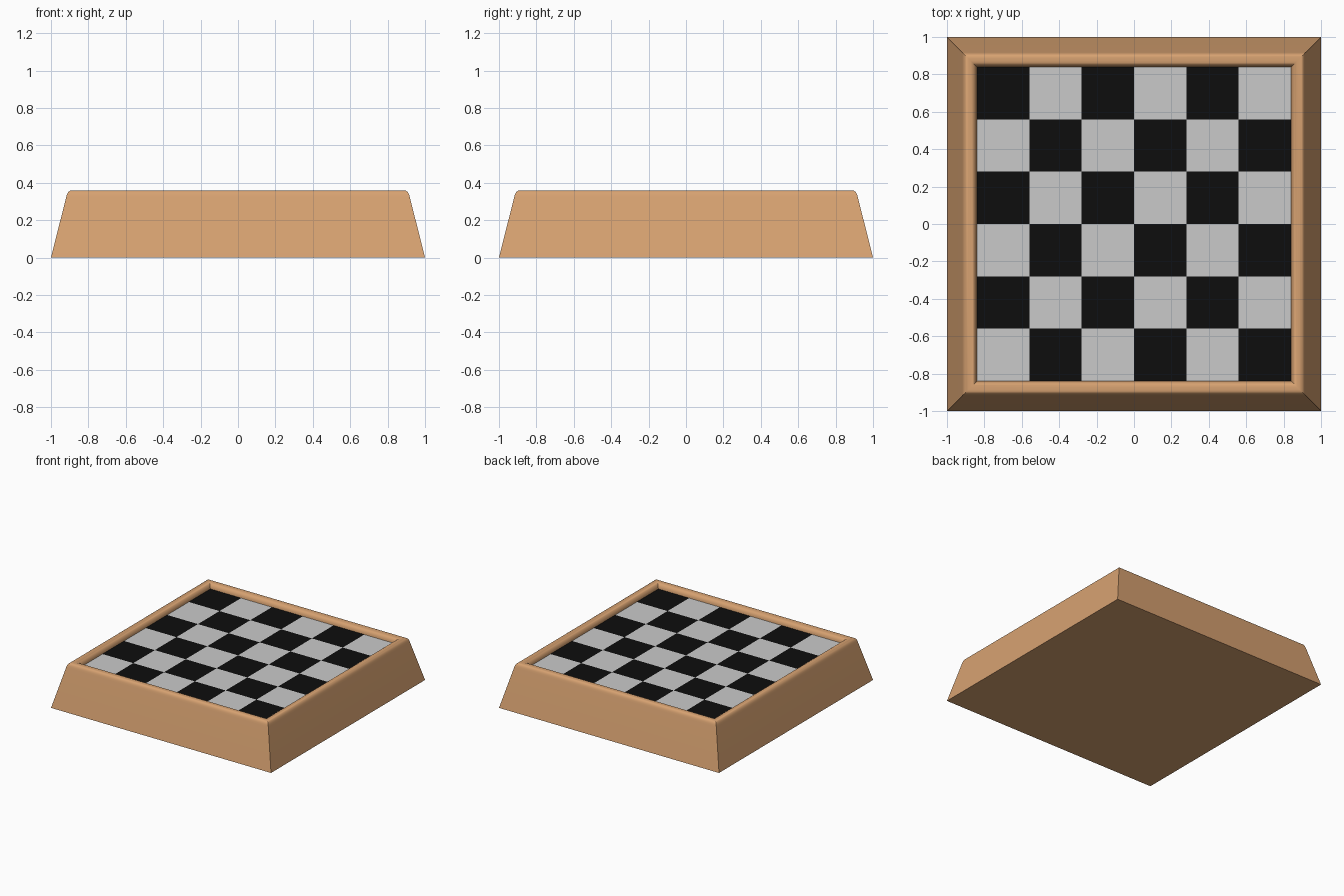
import bpy, bmesh, math

if "Cube" in bpy.data.objects:
    bpy.data.objects.remove(bpy.data.objects["Cube"])


def material(name, rgb):
    m = bpy.data.materials.new(name)
    m.diffuse_color = (*rgb, 1)
    m.use_nodes = True
    m.node_tree.nodes["Principled BSDF"].inputs["Base Color"].default_value = m.diffuse_color
    return m


wood = material("light wood", (0.68, 0.36, 0.165))
black = material("black square", (0.004, 0.004, 0.004))
white = material("pale square", (0.59, 0.59, 0.59))


def make_object(name, bm, mats):
    me = bpy.data.meshes.new(name)
    bm.to_mesh(me)
    bm.free()
    for m in mats:
        me.materials.append(m)
    ob = bpy.data.objects.new(name, me)
    bpy.context.collection.objects.link(ob)
    return ob


# Frame: square rings following a sloped wall and rounded rim profile
BOARD_Z = 0.317
profile = [(1.0, 0.0), (0.919, 0.322), (0.915, 0.336), (0.911, 0.346),
           (0.904, 0.354), (0.895, 0.359), (0.885, 0.36), (0.872, 0.36),
           (0.862, 0.357), (0.853, 0.350), (0.846, 0.340), (0.842, 0.328),
           (0.84, BOARD_Z - 0.005)]
corners = [(-1, -1), (1, -1), (1, 1), (-1, 1)]
bm = bmesh.new()
rings = [[bm.verts.new((sx * r, sy * r, z)) for sx, sy in corners]
         for r, z in profile]
for a, b in zip(rings, rings[1:]):
    for i in range(4):
        j = (i + 1) % 4
        bm.faces.new((a[i], a[j], b[j], b[i]))
bm.faces.new(rings[0][::-1])
frame = make_object("frame", bm, [wood])
bpy.context.view_layer.objects.active = frame
frame.select_set(True)
bpy.ops.object.shade_smooth_by_angle(angle=math.radians(35))

# Board: six by six chequered grid
N, HALF = 6, 0.84
bm = bmesh.new()
step = 2 * HALF / N
grid = [[bm.verts.new((-HALF + i * step, -HALF + j * step, BOARD_Z))
         for j in range(N + 1)] for i in range(N + 1)]
for i in range(N):
    for j in range(N):
        f = bm.faces.new((grid[i][j], grid[i + 1][j],
                          grid[i + 1][j + 1], grid[i][j + 1]))
        f.material_index = (i + j) % 2
make_object("chequered_board", bm, [white, black])
